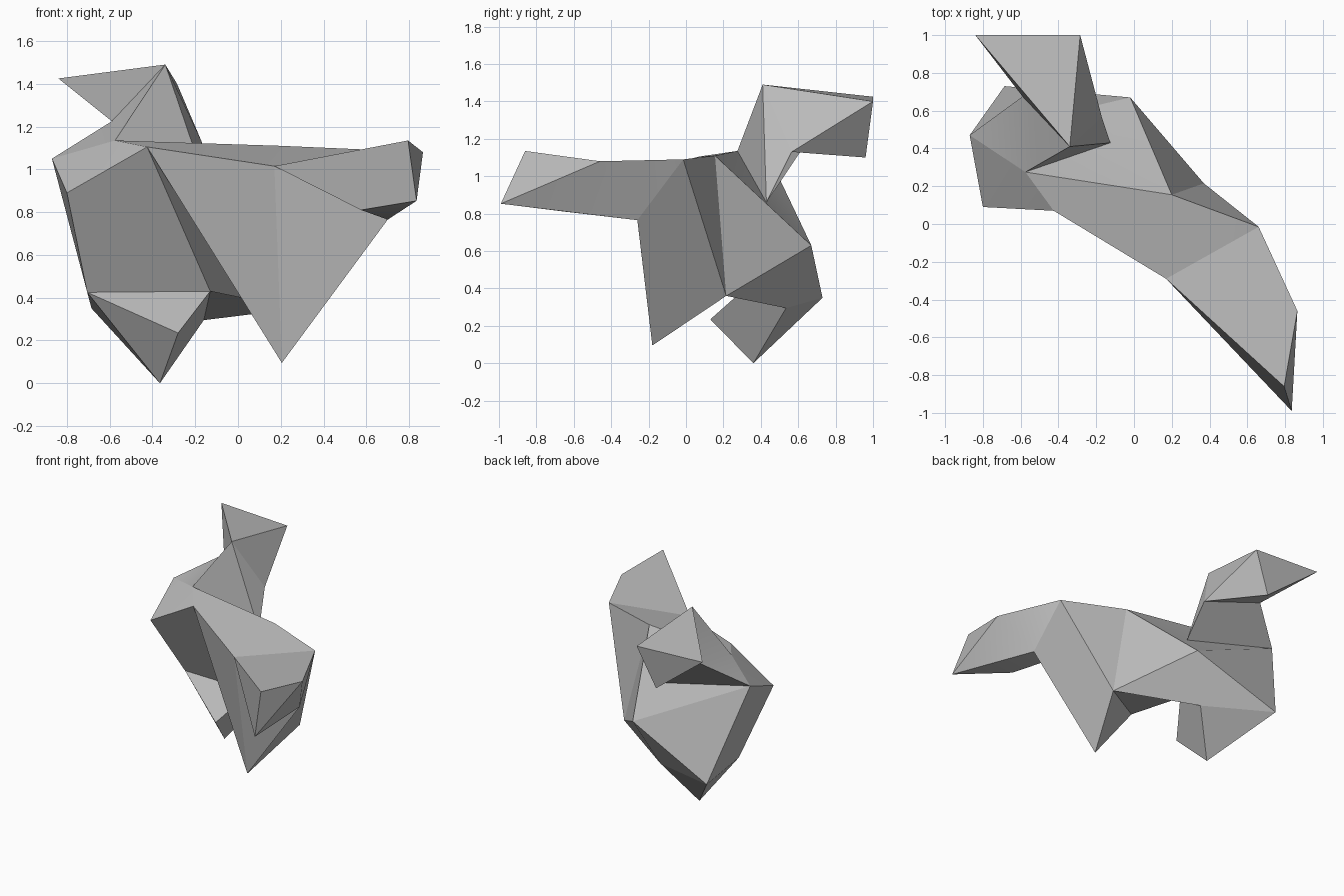
import bpy, bmesh, math

cube = bpy.data.objects.get("Cube")
if cube:
    bpy.data.objects.remove(cube, do_unlink=True)

paper = bpy.data.materials.new("grey_paper")
paper.use_nodes = True
grey = (0.5, 0.5, 0.5, 1)
paper.diffuse_color = grey
paper.node_tree.nodes["Principled BSDF"].inputs["Base Color"].default_value = grey

# Head corners
snout = (-.84, 1, 1.425)
cheek = (-.285, 1, 1.4)
crown = (-.34, .41, 1.49)
chin = (-.42, .96, 1.1)
throat = (-.17, .565, 1.13)
jaw = (-.59, .675, 1.225)

# Neck and chest corners
collar = (-.125, .43, .86)
withers = (-.575, .275, 1.135)
shoulder = (-.87, .47, 1.05)
elbow = (-.8, .09, .89)
breast = (-.02, .67, .63)

# Body corners
ridge = (-.425, .07, 1.105)
back = (.2, .155, 1.11)
flank = (.37, .215, .36)
rump = (.66, -.015, 1.09)
hip = (.17, -.29, 1.015)
hoof = (.205, -.18, .095)
groin = (.015, -.01, .4)

# Tail corners
tail_top = (.795, -.86, 1.135)
tail_side = (.865, -.46, 1.08)
tail_tip = (.835, -.99, .853)
tail_root = (.7, -.26, .765)
tail_under = (.575, -.643, .81)

# Lower leg corners
knee_out = (-.705, .37, .425)
knee_in = (-.13, .35, .43)
shin = (-.28, .13, .235)
toe = (-.365, .36, 0)
heel_in = (-.16, .535, .295)
heel_out = (-.685, .73, .35)

# Folded panels of each part
head = [
    (snout, cheek, crown), (snout, crown, jaw), (snout, jaw, chin),
    (snout, chin, cheek), (cheek, chin, throat), (chin, jaw, throat),
    (crown, cheek, throat),
]
neck = [
    (crown, throat, collar), (crown, collar, withers), (crown, withers, jaw),
    (jaw, throat, collar, shoulder), (withers, jaw, shoulder),
]
body = [
    (withers, back, collar), (back, breast, collar), (back, flank, breast),
    (breast, collar, shoulder), (breast, shoulder, heel_out),
    (shoulder, elbow, withers), (elbow, ridge, withers),
    (ridge, withers, back, hip), (hip, back, rump), (back, rump, flank),
    (elbow, ridge, knee_in, knee_out), (shoulder, elbow, knee_out, heel_out),
    (breast, flank, heel_in, heel_out), (flank, heel_in, knee_in, groin),
    (ridge, groin, knee_in),
]
rear_leg = [
    (hip, tail_root, hoof), (ridge, hip, hoof), (ridge, hoof, groin),
    (hoof, flank, groin), (rump, tail_root, hoof, flank),
]
tail = [
    (hip, rump, tail_side, tail_top), (tail_top, tail_side, tail_tip),
    (tail_side, tail_tip, tail_root), (tail_side, rump, tail_root),
    (tail_under, tail_tip, tail_root), (hip, tail_under, tail_root),
    (hip, tail_top, tail_tip, tail_under),
]
foreleg = [
    (heel_in, toe, heel_out), (heel_out, knee_out, toe),
    (knee_out, knee_in, shin), (knee_out, shin, toe),
    (knee_in, heel_in, toe, shin),
]
parts = {"head": head, "neck": neck, "body": body,
         "rear_leg": rear_leg, "tail": tail, "foreleg": foreleg}


def add_panels(bm, panels):
    """Add panels to a bmesh, sharing the corners they have in common."""
    made = {}
    faces = []
    for panel in panels:
        for corner in panel:
            if corner not in made:
                made[corner] = bm.verts.new(corner)
        faces.append(bm.faces.new([made[corner] for corner in panel]))
    return faces


# Join every panel into one closed skin to find the outward side
skin = bmesh.new()
add_panels(skin, [panel for panels in parts.values() for panel in panels])
bmesh.ops.recalc_face_normals(skin, faces=skin.faces[:])
skin.faces.ensure_lookup_table()
outward = [face.normal.copy() for face in skin.faces]
skin.free()

# Make each part, turning its panels outward
for name, panels in parts.items():
    bm = bmesh.new()
    for face in add_panels(bm, panels):
        face.normal_update()
        if face.normal.dot(outward.pop(0)) < 0:
            face.normal_flip()
    mesh = bpy.data.meshes.new(name)
    bm.to_mesh(mesh)
    bm.free()
    mesh.materials.append(paper)
    obj = bpy.data.objects.new(name, mesh)
    bpy.context.collection.objects.link(obj)
    bpy.ops.object.select_all(action="DESELECT")
    obj.select_set(True)
    bpy.context.view_layer.objects.active = obj
    bpy.ops.object.shade_smooth_by_angle(angle=math.radians(30))
